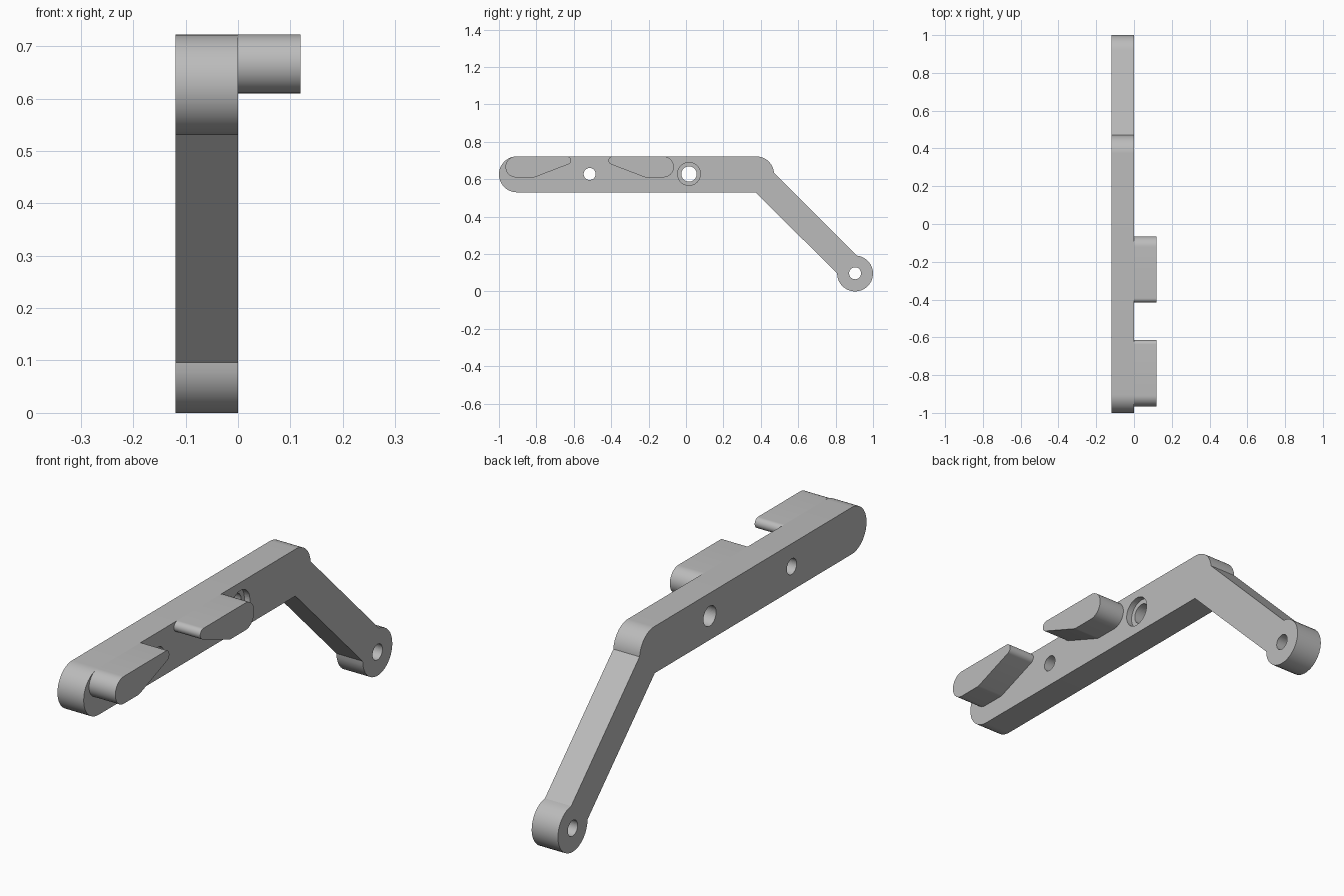
import bpy, bmesh
from math import cos, sin, radians
from mathutils import Matrix

cube = bpy.data.objects.get("Cube")
if cube:
    bpy.data.objects.remove(cube)

GREY = (0.5, 0.5, 0.5, 1)
grey = bpy.data.materials.new("plain grey")
grey.use_nodes = True
grey.diffuse_color = GREY
grey.node_tree.nodes["Principled BSDF"].inputs["Base Color"].default_value = GREY


def arc(y, z, r, start, end, steps=24):
    """Points on an arc in the side (y, z) plane, angles in degrees."""
    angles = [radians(start + (end - start) * i / steps) for i in range(steps + 1)]
    return [(y + r * cos(a), z + r * sin(a)) for a in angles]


def plate(name, outline, x0, x1):
    """Extrude a side outline from x0 to x1."""
    bm = bmesh.new()
    face = bm.faces.new([bm.verts.new((x0, y, z)) for y, z in outline])
    grown = bmesh.ops.extrude_face_region(bm, geom=[face])["geom"]
    verts = [v for v in grown if isinstance(v, bmesh.types.BMVert)]
    bmesh.ops.translate(bm, verts=verts, vec=(x1 - x0, 0, 0))
    bmesh.ops.recalc_face_normals(bm, faces=bm.faces)
    mesh = bpy.data.meshes.new(name)
    bm.to_mesh(mesh)
    bm.free()
    mesh.materials.append(grey)
    obj = bpy.data.objects.new(name, mesh)
    bpy.context.collection.objects.link(obj)
    return obj


def drill(target, name, y, z, r, x0, x1):
    """Cut a round hole along x."""
    cutter = plate(name, arc(y, z, r, 0, 352.5, 47), x0, x1)
    cutter.hide_render = True
    cutter.hide_set(True)
    mod = target.modifiers.new(name, 'BOOLEAN')
    mod.operation = 'DIFFERENCE'
    mod.solver = 'EXACT'
    mod.object = cutter


def smooth(obj):
    bpy.ops.object.select_all(action='DESELECT')
    obj.select_set(True)
    bpy.context.view_layer.objects.active = obj
    bpy.ops.object.shade_smooth_by_angle(angle=radians(25))


# Cranked arm: rounded bar, sloping leg and round eye in one outline
R = 0.096
MID = 0.626
outline = arc(-0.904, MID, R, 270, 90)
outline += arc(0.375, MID, R, 90, 5)
outline += arc(0.904, R, R, 84, -180)
outline += [(0.372, MID - R)]
arm = plate("cranked_arm", outline, -0.119, 0)
smooth(arm)

# Through holes and the shallow counterbore on the hook side
drill(arm, "bar_hole_cutter", -0.515, 0.628, 0.032, -0.2, 0.1)
drill(arm, "pivot_hole_cutter", 0.016, 0.628, 0.041, -0.2, 0.1)
drill(arm, "counterbore_cutter", 0.016, 0.628, 0.061, -0.025, 0.1)
drill(arm, "eye_hole_cutter", 0.904, 0.097, 0.032, -0.2, 0.1)

# Pair of tapered hooks facing each other across the bar hole
hook = arc(-0.909, 0.666, 0.056, 90, 270)
hook += arc(-0.815, 0.635, 0.025, 270, 291, 6)
hook += arc(-0.637, 0.700, 0.022, 291, 450, 16)
mirrored = [(-1.03 - y, z) for y, z in hook]
smooth(plate("front_hook", hook, 0, 0.119))
smooth(plate("rear_hook", mirrored, 0, 0.119))
